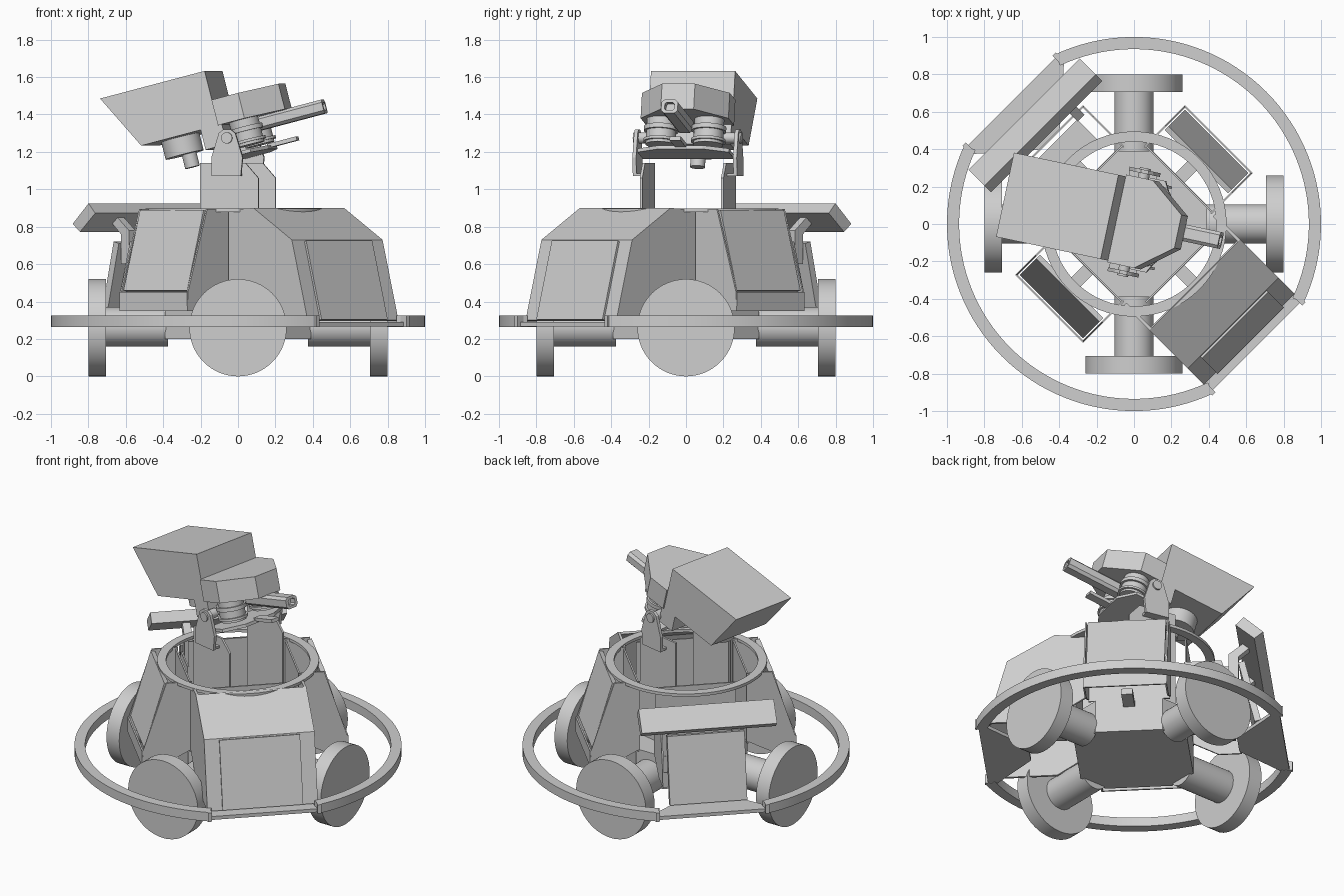
import bpy, bmesh, math
from mathutils import Matrix, Vector

if "Cube" in bpy.data.objects:
    bpy.data.objects.remove(bpy.data.objects["Cube"])

grey = bpy.data.materials.new("light_grey")
grey.diffuse_color = (0.62, 0.62, 0.62, 1)
grey.use_nodes = True
grey.node_tree.nodes["Principled BSDF"].inputs["Base Color"].default_value = grey.diffuse_color
I = Matrix.Identity(4)


def finish(name, bm, m=I, smooth=False):
    bmesh.ops.recalc_face_normals(bm, faces=bm.faces)
    me = bpy.data.meshes.new(name)
    bm.to_mesh(me)
    bm.free()
    me.materials.append(grey)
    ob = bpy.data.objects.new(name, me)
    ob.matrix_world = m
    bpy.context.collection.objects.link(ob)
    if smooth:
        bpy.ops.object.select_all(action='DESELECT')
        ob.select_set(True)
        bpy.context.view_layer.objects.active = ob
        bpy.ops.object.shade_smooth_by_angle(angle=math.radians(35))
    return ob


def prism(name, pts, lo, hi, m=I, plan=False):
    """Extrude an (x, z) profile along y, or an (x, y) plan along z."""
    bm = bmesh.new()
    rows = [[bm.verts.new((p, q, w) if plan else (p, w, q)) for p, q in pts] for w in (lo, hi)]
    n = len(pts)
    bm.faces.new(rows[0])
    bm.faces.new(rows[1])
    for i in range(n):
        j = (i + 1) % n
        bm.faces.new((rows[0][i], rows[0][j], rows[1][j], rows[1][i]))
    return finish(name, bm, m)


def box(name, x, y, z, m=I):
    return prism(name, [(x[0], z[0]), (x[1], z[0]), (x[1], z[1]), (x[0], z[1])], y[0], y[1], m)


def sheet(name, p, q, t, half, m):
    """Flat plate between two profile points, t thick towards the inside."""
    d = (Vector(q) - Vector(p)).normalized() * t
    n = Vector((d.y, -d.x))
    return prism(name, [p, q, tuple(Vector(q) + n), tuple(Vector(p) + n)], -half, half, m)


def cyl(name, r, p, q, m=I, seg=40, smooth=True):
    bm = bmesh.new()
    p, q = Vector(p), Vector(q)
    rot = (q - p).to_track_quat('Z', 'Y').to_matrix().to_4x4()
    bmesh.ops.create_cone(bm, cap_ends=True, segments=seg, radius1=r, radius2=r,
                          depth=(q - p).length, matrix=Matrix.Translation((p + q) / 2) @ rot)
    return finish(name, bm, m, smooth)


def band(name, r0, r1, z0, z1, a0=0, a1=360, seg=64):
    """Rectangular-section ring or arc."""
    bm = bmesh.new()
    full = a1 - a0 == 360
    rows = []
    for i in range(seg if full else seg + 1):
        a = math.radians(a0 + (a1 - a0) * i / seg)
        rows.append([bm.verts.new((r * math.cos(a), r * math.sin(a), z))
                     for r, z in ((r0, z0), (r1, z0), (r1, z1), (r0, z1))])
    for i in range(seg):
        A, B = rows[i], rows[(i + 1) % len(rows)]
        for k in range(4):
            bm.faces.new((A[k], A[(k + 1) % 4], B[(k + 1) % 4], B[k]))
    if not full:
        bm.faces.new(rows[0])
        bm.faces.new(rows[-1])
    return finish(name, bm, I, True)


def turn(deg):
    return Matrix.Rotation(math.radians(deg), 4, 'Z')


# Octagonal core
core = [(.39, -.1), (.39, .1), (.1, .39), (-.1, .39), (-.39, .1), (-.39, -.1), (-.1, -.39), (.1, -.39)]
prism("core", core, .2, .42, I, True)

# Wheels and axles
for k in range(4):
    m = turn(90 * k)
    cyl("wheel", .26, (.705, 0, .26), (.8, 0, .26), m, 64)
    cyl("axle", .105, (.375, 0, .265), (.72, 0, .265), m)

# Upper ring and two-part bumper hoop
band("upper_ring", .44, .495, .878, .897)
band("bumper_arc", .935, 1, .265, .325, -25, 115, 48)
band("bumper_arc", .935, 1, .265, .325, 155, 295, 48)
for a in (-45, 135):
    m = turn(a)
    prism("bumper_plate", [(.925, -.34), (.925, .34), (.87, .34), (.64, .08), (.64, -.08), (.87, -.34)],
          .267, .29, m, True)
    for s in (-1, 1):
        box("bumper_end", (.88, .945), (s * .34 - .012, s * .34 + .012), (.265, .325), m)

# Hollow equipment bays on the diagonals
side = [(.33, .895), (.49, .895), (.635, .45), (.64, .35), (.5, .35), (.33, .44)]
low_side = [(.33, .72), (.56, .72)] + side[2:]
for a in (45, 135, 225):
    m = turn(a)
    for s in (-1, 1):
        prism("bay_side", low_side if a == 135 else side, s * .252 - .005, s * .252 + .005, m)
    box("bay_back", (.335, .345), (-.25, .25), (.42, .885), m)
    box("bay_lip", (.632, .642), (-.255, .255), (.35, .45), m)
    if a != 135:
        sheet("bay_panel", (.5, .89), (.625, .46), .03, .24, m)
for a in range(45, 360, 90):
    box("spoke", (.34, .5), (-.035, .035), (.37, .41), turn(a))

# Large sloped housing at the front right
m = turn(-45)
shell = [(.27, .89), (.46, .9), (.75, .73), (.87, .3), (.5, .3), (.27, .45)]
for s in (-1, 1):
    prism("housing_side", shell, s * .335 - .008, s * .335 + .008, m)
sheet("housing_top", (.46, .9), (.75, .73), .015, .34, m)
sheet("housing_front", (.75, .73), (.87, .3), .015, .34, m)
sheet("housing_panel", (.765, .725), (.882, .305), .02, .25, m)
box("housing_back", (.335, .345), (-.25, .25), (.42, .88), m)

# Rear-left bay: block, outer panel, raised slab and its arms
m = turn(135)
box("rear_block", (.46, .61), (-.18, .18), (.4, .72), m)
sheet("rear_panel", (.7, .72), (.8, .3), .04, .24, m)
prism("rear_slab", [(.71, .925), (.83, .815), (.775, .772), (.66, .872)], -.42, .42, m)
arm = [(.6, .6), (.66, .6), (.66, .76), (.73, .82), (.7, .86), (.6, .78)]
for s in (-.2, .2):
    prism("slab_arm", arm, s - .025, s + .025, m)

# Turret posts and pivot brackets
yaw = Matrix.Translation((0, .01, 0)) @ turn(-12)
post = [(-.16, .4), (.16, .4), (.16, 1.06), (.09, 1.14), (-.16, 1.14)]
ear = [(-.085, 1.07), (.075, 1.07), (.085, 1.17), (.045, 1.3), (.02, 1.32), (-.02, 1.32), (-.045, 1.3), (-.085, 1.17)]
for s in (-1, 1):
    prism("turret_post", post, s * .222 - .007, s * .222 + .007, yaw)
    prism("pivot_ear", ear, s * .275 - .01, s * .275 + .01, yaw)
    box("ear_foot", (-.08, .07), sorted((s * .215, s * .275)), (1.07, 1.085), yaw)
    cyl("pivot_pin", .03, (0, s * .2, 1.275), (0, s * .295, 1.275), yaw, 20)

# Tilted head
head = yaw @ Matrix.Translation((0, 0, 1.275)) @ Matrix.Rotation(math.radians(-14.5), 4, 'Y')
prism("head_box", [(-.63, .38), (-.04, .38), (-.04, .08), (-.475, .08)], -.23, .23, head)
prism("head_nose", [(-.04, -.24), (.11, -.24), (.305, -.09), (.305, .09), (.11, .24), (-.04, .24)],
      .08, .22, head, True)
box("head_cradle", (-.14, -.02), (-.23, .23), (-.03, .08), head)
cyl("rear_drum", .105, (-.305, 0, -.015), (-.305, 0, .09), head)
cyl("rear_knob", .04, (-.28, 0, -.09), (-.28, 0, 0), head, 24)
for s in (-.13, .13):
    cyl("front_drum", .08, (.08, s, -.06), (.08, s, .09), head)
    cyl("drum_rim", .093, (.08, s, .015), (.08, s, .04), head)
    cyl("drum_rim", .093, (.08, s, -.045), (.08, s, -.03), head)

# Tray below the drums, with a thin tongue
prism("tray", [(-.04, -.25), (.1, -.25), (.17, -.12), (.17, .12), (.1, .25), (-.04, .25)],
      -.105, -.085, head, True)
box("tray_tongue", (.15, .315), (-.03, .03), (-.095, -.073), head)

# Chamfered barrel with a bored muzzle
bm = bmesh.new()
rim = [(.045, .022), (.028, .038), (-.028, .038), (-.045, .022),
       (-.045, -.022), (-.028, -.038), (.028, -.038), (.045, -.022)]
rows = [[bm.verts.new((x, k * y, .045 + k * z)) for y, z in rim]
        for x, k in ((.08, 1), (.5, 1), (.5, .58), (.46, .58))]
for A, B in zip(rows, rows[1:]):
    for i in range(8):
        j = (i + 1) % 8
        bm.faces.new((A[i], A[j], B[j], B[i]))
bm.faces.new(rows[0])
bm.faces.new(rows[-1])
finish("barrel", bm, head)
